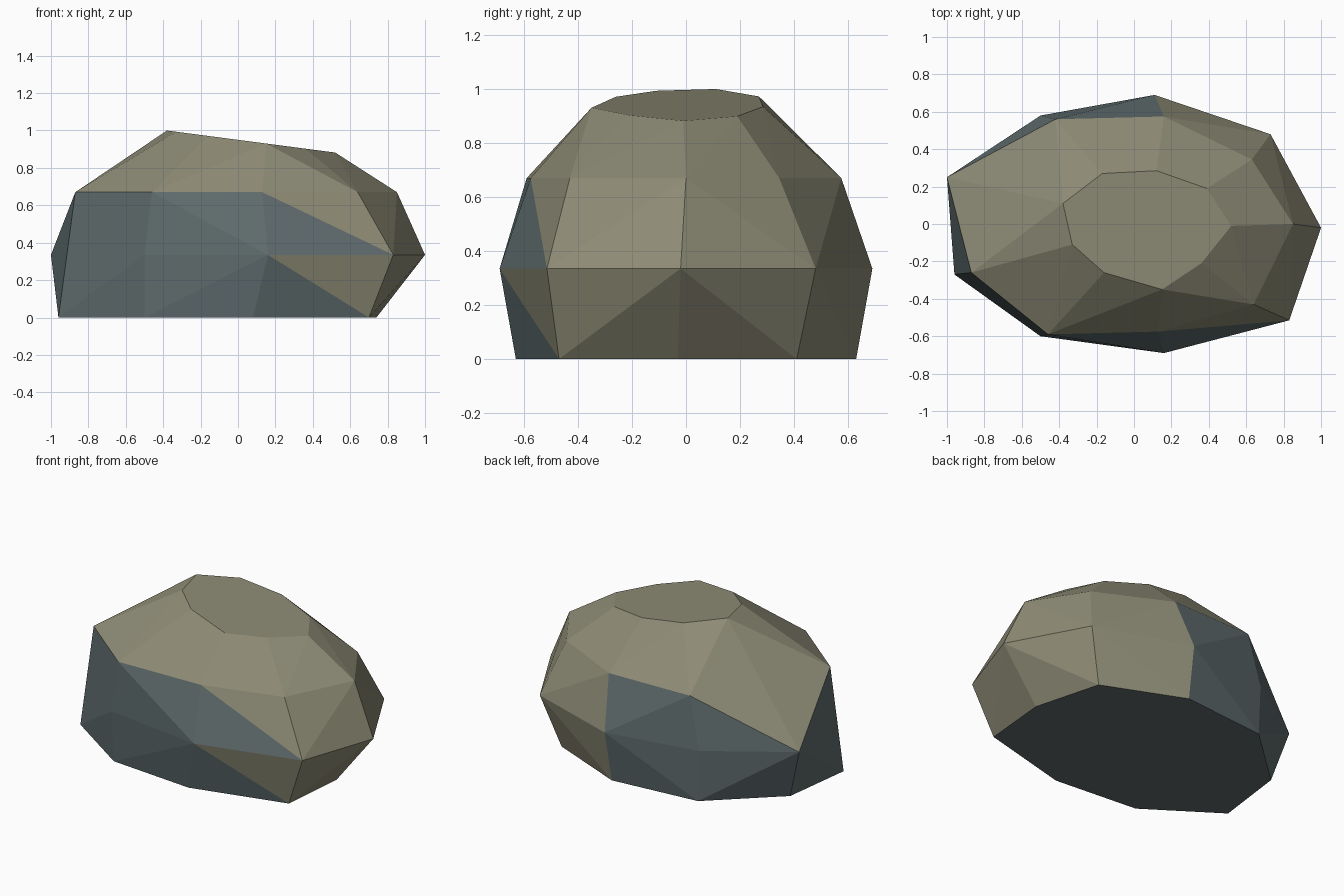
import bpy, bmesh, math

if "Cube" in bpy.data.objects:
    bpy.data.objects.remove(bpy.data.objects["Cube"])

# Faceted boulder: rough nine-sided rings, closed by a convex hull
FOOT = [(.74, -.03), (.62, .41), (.10, .63), (-.49, .575), (-.90, .20),
        (-.96, -.27), (-.50, -.58), (.08, -.63), (.70, -.47)]
BELLY = [(1, -.02), (.73, .48), (.11, .69), (-.50, .58), (-1, .25),
         (-.50, -.60), (.16, -.69), (.83, -.515)]
SHOULDER = [(.85, 0), (.63, .345), (.16, .575), (-.42, .56),
            (-.87, -.26), (-.46, -.59), (.13, -.575), (.64, -.43)]
CROWN = [(.52, -.01), (.39, .19), (.12, .285), (-.17, .27), (-.38, .11),
         (-.33, -.11), (-.16, -.26), (.15, -.35), (.36, -.21)]


def material(name, rgb):
    m = bpy.data.materials.new(name)
    m.diffuse_color = (*rgb, 1)
    m.use_nodes = True
    m.node_tree.nodes["Principled BSDF"].inputs["Base Color"].default_value = m.diffuse_color
    return m


bm = bmesh.new()
for ring, z in ((FOOT, 0), (BELLY, .335), (SHOULDER, .67)):
    for x, y in ring:
        bm.verts.new((x, y, z))
for x, y in CROWN:                       # flat top sloping down to the right
    bm.verts.new((x, y, .95 - .131 * x))

hull = bmesh.ops.convex_hull(bm, input=bm.verts[:])
loose = [v for v in bm.verts if not v.link_faces]
bmesh.ops.delete(bm, geom=loose, context='VERTS')
bmesh.ops.recalc_face_normals(bm, faces=bm.faces[:])

# Slate covers the underside and the low front, left and back-left flanks
for f in bm.faces:
    f.smooth = False
    c = f.calc_center_median()
    angle = math.degrees(math.atan2(c.y, c.x))
    low = max(v.co.z for v in f.verts) < .7
    underside = f.normal.z < -.95
    f.material_index = int(underside or (low and not -48 < angle < 80))

mesh = bpy.data.meshes.new("boulder")
bm.to_mesh(mesh)
bm.free()
mesh.materials.append(material("olive stone", (.27, .26, .18)))
mesh.materials.append(material("slate stone", (.115, .15, .155)))
boulder = bpy.data.objects.new("boulder", mesh)
bpy.context.collection.objects.link(boulder)
